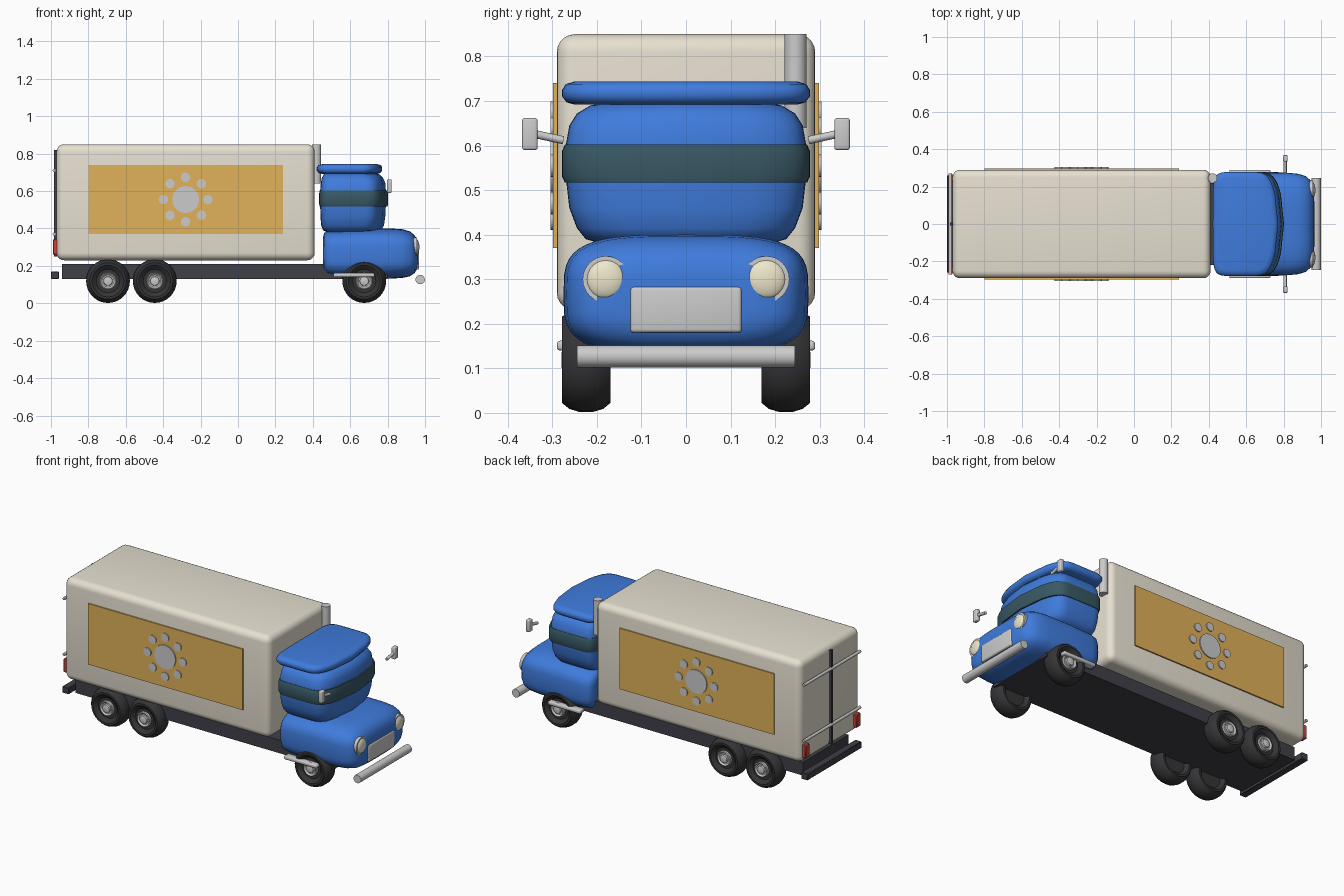
import bpy, bmesh
from math import sin, cos, pi, radians
from mathutils import Vector

if "Cube" in bpy.data.objects:
    bpy.data.objects.remove(bpy.data.objects["Cube"])

def mat(name, c):
    m = bpy.data.materials.new(name)
    m.diffuse_color = (*c, 1)
    m.use_nodes = True
    m.node_tree.nodes["Principled BSDF"].inputs["Base Color"].default_value = m.diffuse_color
    return m

BLUE = mat("blue_paint", (0.05, 0.2, 0.72))
CREAM = mat("cream", (0.8, 0.75, 0.64))
ORANGE = mat("orange", (0.75, 0.44, 0.1))
GLASS = mat("dark_glass", (0.04, 0.1, 0.13))
DARK = mat("dark_frame", (0.05, 0.05, 0.065))
RUBBER = mat("rubber", (0.035, 0.035, 0.038))
RED = mat("red_lamp", (0.6, 0.06, 0.04))
LAMP = mat("lamp", (0.85, 0.8, 0.6))

def finish(name, bm, material=None, angle=40):
    bmesh.ops.recalc_face_normals(bm, faces=bm.faces)
    me = bpy.data.meshes.new(name)
    bm.to_mesh(me)
    bm.free()
    ob = bpy.data.objects.new(name, me)
    bpy.context.collection.objects.link(ob)
    if material:
        me.materials.append(material)
    bpy.ops.object.select_all(action='DESELECT')
    ob.select_set(True)
    bpy.context.view_layer.objects.active = ob
    bpy.ops.object.shade_smooth_by_angle(angle=radians(angle))
    return ob

def box(name, x, y, z, material=None, bevel=0.0, seg=3):
    bm = bmesh.new()
    bmesh.ops.create_cube(bm, size=1)
    for v in bm.verts:
        v.co = [(a + b) / 2 + c * (b - a) for (a, b), c in zip((x, y, z), v.co)]
    if bevel:
        bmesh.ops.bevel(bm, geom=bm.edges[:], offset=bevel, segments=seg, profile=0.5, affect='EDGES')
    return finish(name, bm, material)

def rod(name, a, b, r, material=None, n=24):
    a, b = Vector(a), Vector(b)
    bm = bmesh.new()
    bmesh.ops.create_cone(bm, cap_ends=True, segments=n, radius1=r, radius2=r, depth=(b - a).length)
    q = (b - a).to_track_quat('Z', 'Y')
    for v in bm.verts:
        v.co = q @ v.co + (a + b) / 2
    return finish(name, bm, material)

def loft(name, rings, material=None, angle=60):
    bm = bmesh.new()
    rows = [[bm.verts.new(p) for p in r] for r in rings]
    n = len(rows[0])
    for r0, r1 in zip(rows, rows[1:]):
        for i in range(n):
            bm.faces.new((r0[i], r0[(i + 1) % n], r1[(i + 1) % n], r1[i]))
    bm.faces.new(rows[0])
    bm.faces.new(rows[-1])
    return finish(name, bm, material, angle)

def sup(e, n=48):
    # unit superellipse outline
    pts = []
    for i in range(n):
        c, s = cos(2 * pi * i / n), sin(2 * pi * i / n)
        pts.append((abs(c) ** (2 / e) * (1 if c > 0 else -1), abs(s) ** (2 / e) * (1 if s > 0 else -1)))
    return pts

def plan(x0, x1, hy, z, bow=0.05):
    # level cab section with a bowed front
    out = []
    for c, s in sup(7):
        f = (c + 1) / 2
        out.append((x0 + (x1 - x0) * f - bow * f * s * s, hy * s, z))
    return out

def lathe(name, prof, centre, side, material=None, n=32):
    # profile of (y outward, radius) spun about y
    rings = [[(centre[0] + r * cos(2 * pi * i / n), centre[1] + side * y, centre[2] + r * sin(2 * pi * i / n))
              for i in range(n)] for y, r in prof]
    return loft(name, rings, material, 35)

# cargo box and chassis
box("cargo_box", (-0.97, 0.41), (-0.29, 0.29), (0.23, 0.85), CREAM, 0.04, 5)
box("chassis", (-0.94, 0.8), (-0.22, 0.22), (0.13, 0.21), DARK)
box("rear_bumper", (-1.0, -0.957), (-0.26, 0.26), (0.13, 0.17), DARK, 0.003, 1)

# rear door seam and lock bars
box("door_seam", (-0.985, -0.965), (-0.008, 0.008), (0.25, 0.82), DARK)
for z in (0.37, 0.71):
    rod("door_bar", (-0.982, -0.27, z), (-0.982, 0.27, z), 0.009, n=12)

# hood, lofted along x
rings = []
for x, z0, z1, hy in [(0.455, 0.18, 0.355, 0.22), (0.46, 0.158, 0.375, 0.25), (0.48, 0.142, 0.387, 0.268),
                      (0.52, 0.135, 0.394, 0.274), (0.65, 0.132, 0.4, 0.275), (0.82, 0.132, 0.4, 0.274),
                      (0.88, 0.136, 0.396, 0.268), (0.92, 0.145, 0.384, 0.255), (0.945, 0.162, 0.363, 0.232),
                      (0.958, 0.185, 0.34, 0.2), (0.963, 0.21, 0.31, 0.15)]:
    rings.append([(x, hy * c, (z0 + z1) / 2 + (z1 - z0) / 2 * s) for c, s in sup(3.6)])
loft("hood", rings, BLUE)

# upper cab, window band and roof visor, lofted upwards
loft("cab_body", [plan(*p) for p in [
    (0.475, 0.73, 0.19, 0.38), (0.455, 0.765, 0.225, 0.39), (0.445, 0.78, 0.245, 0.415),
    (0.441, 0.787, 0.262, 0.46), (0.439, 0.791, 0.27, 0.53), (0.439, 0.791, 0.27, 0.6),
    (0.443, 0.787, 0.262, 0.645), (0.449, 0.775, 0.245, 0.672), (0.46, 0.755, 0.215, 0.69),
    (0.48, 0.73, 0.18, 0.697)]], BLUE)
loft("window_band", [plan(*p) for p in [
    (0.437, 0.799, 0.272, 0.517), (0.434, 0.802, 0.278, 0.53),
    (0.434, 0.802, 0.278, 0.588), (0.437, 0.799, 0.272, 0.602)]], GLASS)
loft("roof_visor", [plan(*p) for p in [
    (0.45, 0.745, 0.25, 0.692), (0.43, 0.762, 0.268, 0.697), (0.421, 0.771, 0.278, 0.71),
    (0.421, 0.771, 0.278, 0.725), (0.428, 0.765, 0.27, 0.738), (0.45, 0.745, 0.25, 0.744)]], BLUE)

# grille, front bumper and exhaust stack
box("grille", (0.94, 0.968), (-0.125, 0.125), (0.18, 0.283), None, 0.008)
rod("front_bumper", (0.974, -0.245, 0.127), (0.974, 0.245, 0.127), 0.025)
rod("exhaust_stack", (0.42, 0.246, 0.64), (0.42, 0.246, 0.85), 0.025)

tyre = [(-0.035, 0.065), (-0.054, 0.085), (-0.054, 0.097), (-0.038, 0.11), (-0.015, 0.117),
        (0.015, 0.117), (0.038, 0.11), (0.054, 0.097), (0.054, 0.085), (0.035, 0.062)]
for s in (-1, 1):
    # wheels
    for x in (-0.695, -0.445, 0.675):
        lathe("tyre", tyre, (x, s * 0.224, 0.119), s, RUBBER)
        lathe("wheel_rim", [(0.02, 0.045), (0.048, 0.045), (0.051, 0.04), (0.043, 0.032), (0.043, 0.025),
                            (0.053, 0.023), (0.055, 0.018)], (x, s * 0.224, 0.119), s)
    # side panel with a sun of discs
    box("side_panel", (-0.8, 0.24), sorted((s * 0.285, s * 0.298)), (0.37, 0.74), ORANGE)
    spots = [(-0.28, 0.555, 0.072)] + [(-0.28 + 0.119 * cos(k * pi / 4), 0.555 + 0.119 * sin(k * pi / 4), 0.025)
                                      for k in range(8)]
    for x, z, r in spots:
        rod("sun_disc", (x, s * 0.29, z), (x, s * 0.304, z), r)
    # headlights
    rod("headlight_ring", (0.92, s * 0.18, 0.3), (0.958, s * 0.18, 0.3), 0.052, n=32)
    bm = bmesh.new()
    bmesh.ops.create_uvsphere(bm, u_segments=24, v_segments=12, radius=0.045)
    for v in bm.verts:
        v.co = (0.952 + v.co.x * 0.4, s * 0.18 + v.co.y, 0.3 + v.co.z)
    finish("headlight", bm, LAMP)
    # mirrors, steps and tail lamps
    rod("mirror_arm", (0.808, s * 0.275, 0.612), (0.808, s * 0.34, 0.626), 0.009, n=12)
    box("mirror", (0.797, 0.822), sorted((s * 0.333, s * 0.368)), (0.59, 0.662), None, 0.006)
    box("side_step", (0.51, 0.73), sorted((s * 0.245, s * 0.29)), (0.14, 0.162), None, 0.007)
    box("tail_lamp", (-0.99, -0.965), sorted((s * 0.225, s * 0.265)), (0.26, 0.342), RED, 0.004, 1)
